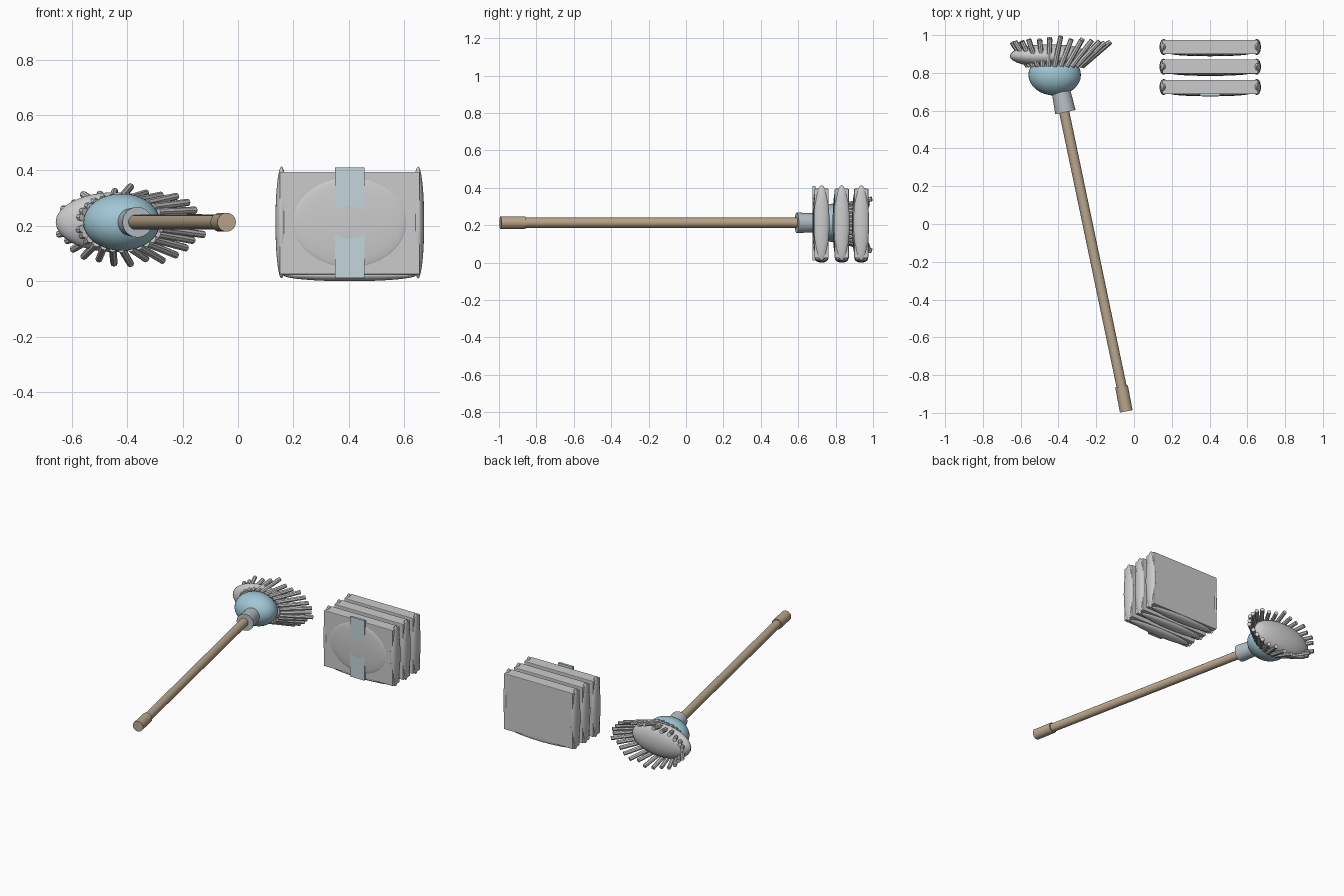
import bpy, math, random
from mathutils import Vector

if "Cube" in bpy.data.objects:
    bpy.data.objects.remove(bpy.data.objects["Cube"])

random.seed(3)


def material(name, rgb):
    m = bpy.data.materials.new(name)
    m.diffuse_color = (*rgb, 1)
    m.use_nodes = True
    m.node_tree.nodes["Principled BSDF"].inputs["Base Color"].default_value = m.diffuse_color
    return m


WOOD = material("wood", (0.50, 0.39, 0.27))
BLUE = material("blue", (0.35, 0.57, 0.66))
COLLAR = material("collar_grey", (0.46, 0.53, 0.57))
PALE = material("pale_blue", (0.55, 0.67, 0.71))


def finish(name, mat=None, smooth=True):
    o = bpy.context.object
    o.name = name
    if smooth:
        bpy.ops.object.shade_smooth_by_angle(angle=math.radians(35))
    if mat:
        o.data.materials.append(mat)
    return o


def ellipsoid(name, loc, radii, mat=None, seg=32, rings=16):
    bpy.ops.mesh.primitive_uv_sphere_add(segments=seg, ring_count=rings, radius=1, location=loc)
    bpy.context.object.scale = radii
    bpy.ops.object.transform_apply(location=False, rotation=False, scale=True)
    return finish(name, mat)


def rod(name, a, b, r1, r2, mat=None, sides=24, smooth=True):
    a, b = Vector(a), Vector(b)
    d = b - a
    bpy.ops.mesh.primitive_cone_add(vertices=sides, radius1=r1, radius2=r2,
                                    depth=d.length, location=(a + b) / 2)
    bpy.context.object.rotation_euler = d.to_track_quat('Z', 'Y').to_euler()
    return finish(name, mat, smooth)


def box(name, lo, hi, mat=None, bevel=0):
    lo, hi = Vector(lo), Vector(hi)
    bpy.ops.mesh.primitive_cube_add(size=1, location=(lo + hi) / 2)
    bpy.context.object.scale = hi - lo
    bpy.ops.object.transform_apply(location=False, rotation=False, scale=True)
    o = finish(name, mat, False)
    if bevel:
        m = o.modifiers.new("bevel", 'BEVEL')
        m.width, m.segments = bevel, 2
    return o


# Mop handle, grip and collar
Z = 0.213
rod("handle", (-0.045, -0.96, Z), (-0.375, 0.62, Z), 0.027, 0.027, WOOD)
rod("handle_grip", (-0.041, -0.992, Z), (-0.066, -0.86, Z), 0.034, 0.034, WOOD)
rod("collar", (-0.363, 0.592, Z), (-0.386, 0.70, Z), 0.055, 0.05, COLLAR)

# Mop head: blue dome and the grey pad behind it
ellipsoid("head_dome", (-0.42, 0.79, Z), (0.139, 0.11, 0.103), BLUE)
ellipsoid("head_pad", (-0.445, 0.89, Z), (0.213, 0.062, 0.108))

# Strands fan out from the rim of the dome
N = 28
for i in range(N):
    t = 2 * math.pi * i / N
    if i == N // 2:
        continue
    c, s = math.cos(t), math.sin(t)
    j = random.uniform(-0.012, 0.012)
    root = (-0.42 + 0.145 * c, 0.835, Z - 0.003 + 0.093 * s)
    tip = (-0.388 + (0.262 + j) * c, 0.99 - 0.03 * abs(c) + j * 0.5, 0.20 + (0.133 + j) * s)
    rod(f"strand_{i:02d}", root, tip, 0.014, 0.013, None, 8, False)

# Three upright packs with padded ends, face and underside
for i, y in enumerate((0.725, 0.833, 0.937)):
    n = f"pack_{i + 1}"
    box(n, (0.15, y - 0.038, 0.024), (0.657, y + 0.038, 0.395), None, 0.004)
    for side, x in (("left", 0.157), ("right", 0.650)):
        ellipsoid(f"{n}_{side}_end", (x, y, 0.212), (0.022, 0.042, 0.202))
    ellipsoid(f"{n}_face_puff", (0.403, y - 0.035, 0.212), (0.21, 0.014, 0.165))
    ellipsoid(f"{n}_base_pad", (0.403, y, 0.022), (0.24, 0.036, 0.022))

# Pale strap across the front pack
box("pack_strap", (0.35, 0.677, 0.012), (0.456, 0.692, 0.41), PALE)
